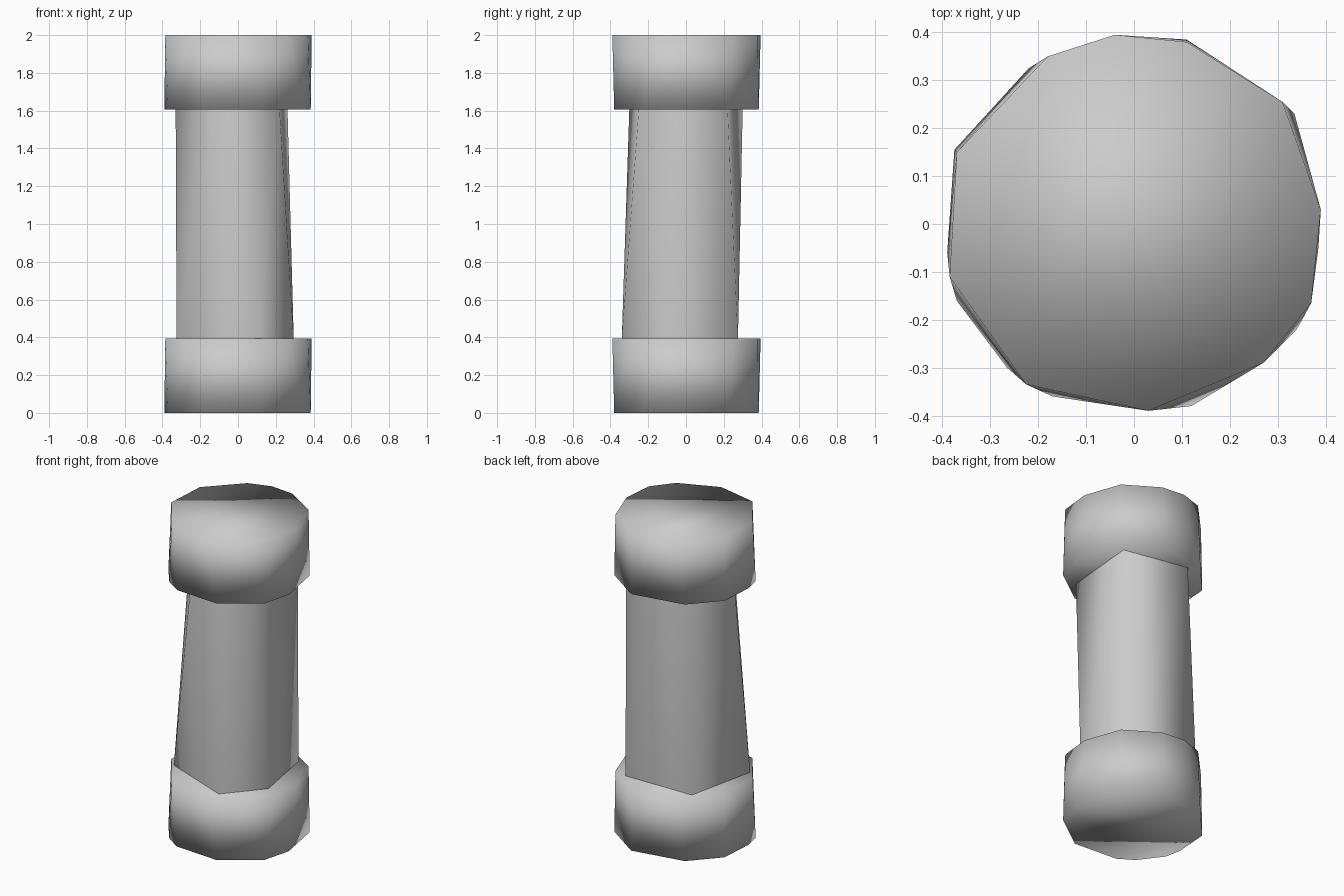
import bpy
import bmesh

cube = bpy.data.objects.get("Cube")
if cube:
    bpy.data.objects.remove(cube, do_unlink=True)

grey = bpy.data.materials.new("plain_grey")
grey.use_nodes = True
colour = (0.6, 0.6, 0.6, 1)
grey.diffuse_color = colour
grey.node_tree.nodes["Principled BSDF"].inputs["Base Color"].default_value = colour


def faceted_drum(name, lower, upper, z_low, z_high, open_ends=False):
    """Wrap two uneven outlines in triangles and shade them smooth."""
    bm = bmesh.new()
    for outline, z in ((lower, z_low), (upper, z_high)):
        for x, y in outline:
            bm.verts.new((x, y, z))
    bmesh.ops.convex_hull(bm, input=bm.verts[:])
    bmesh.ops.recalc_face_normals(bm, faces=bm.faces[:])
    if open_ends:
        ends = [f for f in bm.faces if abs(f.normal.z) > 0.9]
        bmesh.ops.delete(bm, geom=ends, context="FACES")
    for face in bm.faces:
        face.smooth = True
    mesh = bpy.data.meshes.new(name)
    bm.to_mesh(mesh)
    bm.free()
    mesh.materials.append(grey)
    obj = bpy.data.objects.new(name, mesh)
    bpy.context.collection.objects.link(obj)
    return obj


# Rough, slightly twisted end blocks
block_lower = [(0.335, 0.23), (0.385, -0.05), (0.34, -0.22), (0.12, -0.38),
               (-0.17, -0.36), (-0.265, -0.3), (-0.37, -0.16), (-0.39, -0.06),
               (-0.375, 0.155), (-0.22, 0.325), (0.11, 0.385)]
block_upper = [(0.11, 0.38), (0.31, 0.255), (0.39, 0.03), (0.37, -0.165),
               (0.27, -0.29), (0.03, -0.39), (-0.225, -0.335), (-0.385, -0.11),
               (-0.37, 0.15), (-0.18, 0.35), (-0.04, 0.395)]
for name, base in (("base_block", 0.0), ("top_block", 1.605)):
    faceted_drum(name, block_lower, block_upper, base, base + 0.395)

# Five-sided twisted shaft between the blocks
shaft_lower = [(0.225, 0.275), (-0.23, 0.27), (-0.325, -0.17), (0.105, -0.34), (0.295, -0.12)]
shaft_upper = [(0.262, 0.22), (-0.146, 0.3), (-0.33, -0.01), (-0.12, -0.3), (0.22, -0.25)]
faceted_drum("shaft", shaft_lower, shaft_upper, 0.39, 1.61, open_ends=True)
